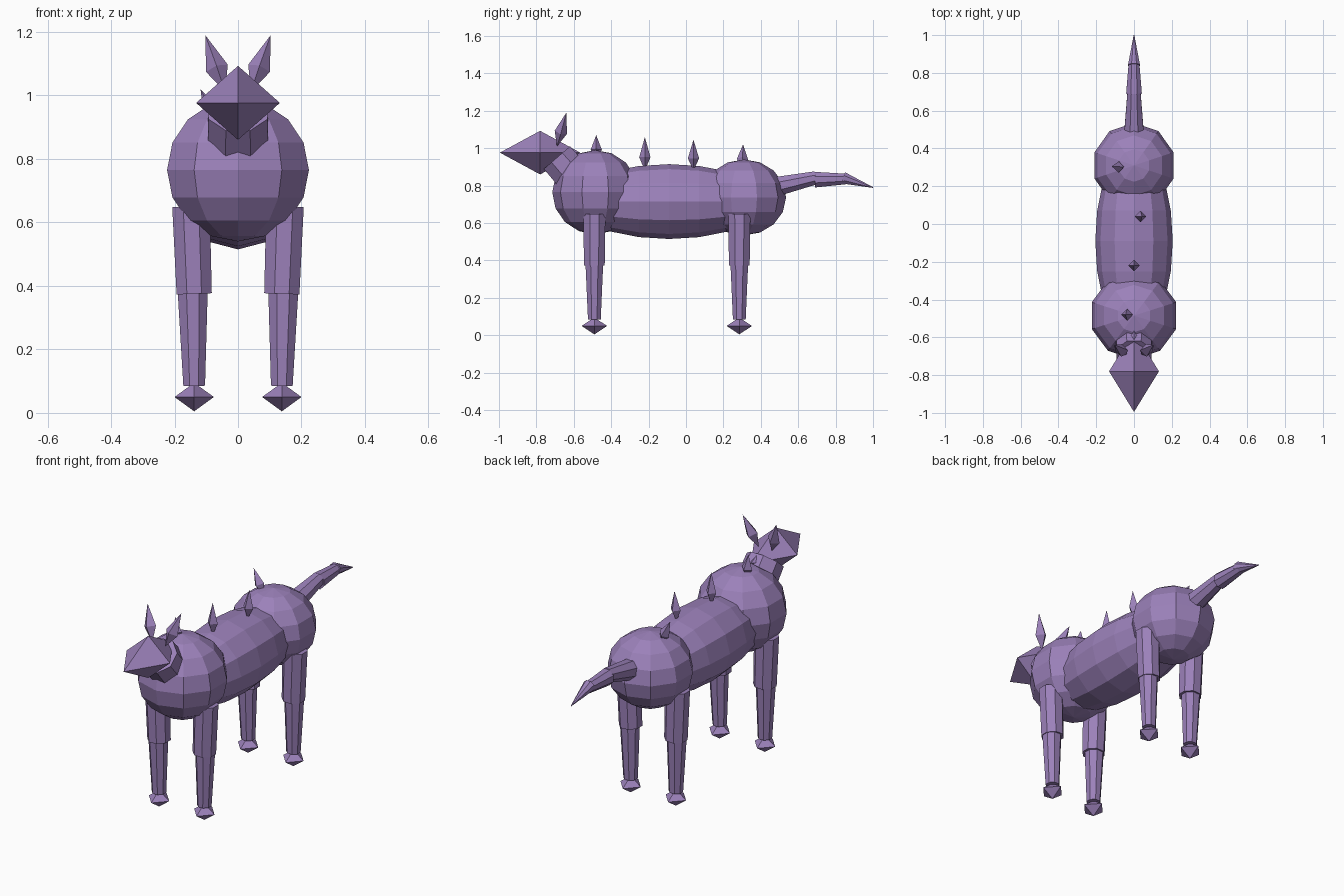
import bpy
import bmesh
from math import pi
from mathutils import Matrix, Vector

cube = bpy.data.objects.get("Cube")
if cube:
    bpy.data.objects.remove(cube, do_unlink=True)

purple = bpy.data.materials.new("soft_purple")
purple.use_nodes = True
COLOR = (0.33, 0.22, 0.49, 1)
purple.diffuse_color = COLOR
purple.node_tree.nodes["Principled BSDF"].inputs["Base Color"].default_value = COLOR


def finish(name, bm):
    """Turn a bmesh into a flat-shaded, coloured object."""
    bmesh.ops.recalc_face_normals(bm, faces=bm.faces)
    mesh = bpy.data.meshes.new(name)
    bm.to_mesh(mesh)
    bm.free()
    mesh.materials.append(purple)
    obj = bpy.data.objects.new(name, mesh)
    bpy.context.collection.objects.link(obj)
    return obj


def blob(name, center, size, segments, rings, pole="Z"):
    """Faceted ellipsoid with its pole along z or y."""
    bm = bmesh.new()
    bmesh.ops.create_uvsphere(bm, u_segments=segments, v_segments=rings, radius=1)
    if pole == "Y":
        bmesh.ops.rotate(bm, verts=bm.verts, matrix=Matrix.Rotation(pi / 2, 3, "X"))
    bmesh.ops.scale(bm, verts=bm.verts, vec=size)
    bmesh.ops.translate(bm, verts=bm.verts, vec=center)
    return finish(name, bm)


def limb(name, start, end, r_start, r_end, sides=8):
    """Tapered prism between two points."""
    start, end = Vector(start), Vector(end)
    axis = end - start
    bm = bmesh.new()
    bmesh.ops.create_cone(bm, cap_ends=True, segments=sides, radius1=r_start,
                          radius2=r_end, depth=axis.length)
    bmesh.ops.rotate(bm, verts=bm.verts, matrix=Matrix.Rotation(pi / sides, 3, "Z"))
    turn = axis.to_track_quat("Z", "Y").to_matrix()
    bmesh.ops.rotate(bm, verts=bm.verts, matrix=turn)
    bmesh.ops.translate(bm, verts=bm.verts, vec=(start + end) / 2)
    return finish(name, bm)


def crystal(name, base, tip, waist, rx, ry):
    """Four-sided double pyramid; waist is the widest point as a fraction."""
    base, tip = Vector(base), Vector(tip)
    middle = base.lerp(tip, waist)
    bm = bmesh.new()
    ring = [bm.verts.new(middle + Vector(v)) for v in rx_ry_ring(rx, ry, tip - base)]
    ends = [bm.verts.new(base), bm.verts.new(tip)]
    for i in range(4):
        for end in ends:
            bm.faces.new((ring[i], ring[(i + 1) % 4], end))
    return finish(name, bm)


def rx_ry_ring(rx, ry, axis):
    turn = Vector((0, 0, 1)).rotation_difference(axis)
    return [turn @ Vector(v) for v in ((rx, 0, 0), (0, ry, 0), (-rx, 0, 0), (0, -ry, 0))]


# Body
blob("chest", (0, -0.485, 0.765), (0.235, 0.23, 0.225), 10, 8)
blob("torso", (0, -0.09, 0.715), (0.205, 0.52, 0.2), 12, 10, "Y")
blob("hips", (0, 0.31, 0.737), (0.22, 0.225, 0.203), 10, 8)

# Head and neck
limb("neck", (0, -0.56, 0.80), (0, -0.69, 0.95), 0.105, 0.1)
crystal("head", (0, -0.78, 0.86), (0, -0.78, 1.093), 0.5, 0.132, 0.215)

# Ears and legs on both sides
for side, x in (("left", 1), ("right", -1)):
    crystal(side + "_ear", (x * 0.04, -0.69, 1.01), (x * 0.103, -0.64, 1.19),
            0.42, 0.036, 0.034)
    for place, y in (("front", -0.49), ("rear", 0.285)):
        leg = side + "_" + place
        limb(leg + "_upper_leg", (x * 0.148, y, 0.65), (x * 0.138, y, 0.375), 0.064, 0.06)
        limb(leg + "_lower_leg", (x * 0.143, y, 0.4), (x * 0.138, y, 0.085), 0.052, 0.037)
        crystal(leg + "_foot", (x * 0.138, y, 0.005), (x * 0.138, y, 0.095), 0.5, 0.062, 0.068)

# Tail, three tapering pieces
limb("tail_base", (0, 0.46, 0.79), (0, 0.695, 0.842), 0.058, 0.038)
limb("tail_middle", (0, 0.69, 0.832), (0, 0.86, 0.836), 0.045, 0.03)
limb("tail_tip", (0, 0.84, 0.842), (0, 1.0, 0.79), 0.034, 0.002)

# Back spikes
spikes = [
    ((-0.03, -0.48, 0.94), (-0.045, -0.48, 1.07)),
    ((0, -0.22, 0.88), (0, -0.22, 1.06)),
    ((0.03, 0.04, 0.88), (0.042, 0.04, 1.045)),
    ((-0.055, 0.3, 0.89), (-0.118, 0.305, 1.02)),
]
for i, (base, tip) in enumerate(spikes, 1):
    crystal(f"back_spike_{i}", base, tip, 0.4, 0.03, 0.03)
